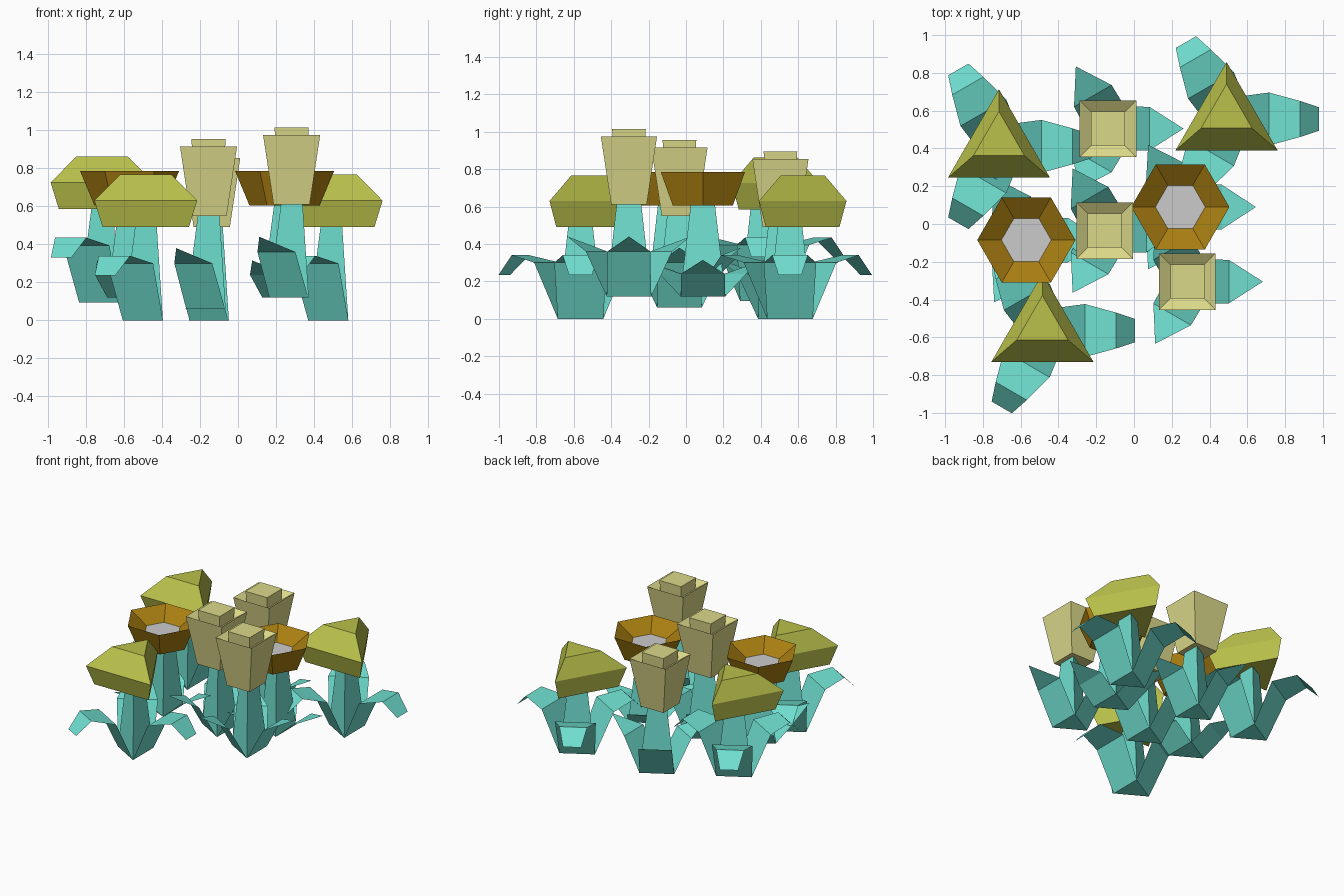
import bpy
from math import sin, cos, radians

if "Cube" in bpy.data.objects:
    bpy.data.objects.remove(bpy.data.objects["Cube"])


def material(name, rgb):
    m = bpy.data.materials.new(name)
    m.diffuse_color = (*rgb, 1)
    m.use_nodes = True
    m.node_tree.nodes["Principled BSDF"].inputs["Base Color"].default_value = m.diffuse_color
    return m


TEAL = material("teal", (0.16, 0.74, 0.63))
OLIVE = material("olive", (0.49, 0.53, 0.07))
BROWN = material("brown", (0.40, 0.21, 0.006))
CREAM = material("cream", (0.71, 0.69, 0.25))


def add_mesh(name, verts, faces, loc, mat=None):
    me = bpy.data.meshes.new(name)
    me.from_pydata(verts, [], faces)
    if mat:
        me.materials.append(mat)
    ob = bpy.data.objects.new(name, me)
    ob.location = loc
    bpy.context.collection.objects.link(ob)
    return ob


def ring(n, r, start, z, dy=0):
    return [(r * cos(radians(start + 360 * i / n)),
             r * sin(radians(start + 360 * i / n)) + dy, z) for i in range(n)]


def loft(name, rings, loc, mat=None, top=True):
    n = len(rings[0])
    verts = [p for r in rings for p in r]
    faces = [tuple(reversed(range(n)))]
    for k in range(len(rings) - 1):
        for i in range(n):
            j = (i + 1) % n
            faces.append((k*n + i, k*n + j, k*n + n + j, k*n + n + i))
    if top:
        faces.append(tuple(range(len(verts) - n, len(verts))))
    return add_mesh(name, verts, faces, loc, mat)


def leaves(name, profile, loc):
    # three folded sheets; profile rows are (reach, height, half width)
    verts, faces = [], []
    for k in range(3):
        c, s = cos(radians(120 * k)), sin(radians(120 * k))
        prev = None
        for r, z, w in profile:
            b = len(verts)
            sides = (-w, w) if w else (0,)
            verts += [(r*c - t*s, r*s + t*c, z) for t in sides]
            cur = list(range(b, len(verts)))
            if prev:
                faces.append(tuple(prev + cur[::-1]))
            prev = cur
    add_mesh(name, verts, faces, loc, TEAL)


def stem(name, loc, height):
    loft(name, [ring(3, 0.14, 60, 0), ring(3, 0.075, 60, height)], loc, TEAL)


# triangular cap flowers with long drooping leaves
LONG = [(0.07, 0, 0.122), (0.205, 0.30, 0.14), (0.37, 0.34, 0.095), (0.47, 0.235, 0.062)]
for x, y, z in [(-0.715, 0.401, 0.095), (0.49, 0.546, 0), (-0.485, -0.574, 0)]:
    foot = (x + 0.02, y + 0.01, z)
    stem("cap_stem", foot, 0.50)
    leaves("cap_leaves", LONG, foot)
    loft("triangle_cap", [ring(3, 0.262, 90, 0.49, 0.012), ring(3, 0.312, 90, 0.63),
                          ring(3, 0.156, 90, 0.767, 0.039)], (x, y, z), OLIVE)

# hexagonal bowl flowers with short pointed leaves and grey centres
SHORT = [(0.07, 0, 0.118), (0.20, 0.12, 0.118), (0.38, 0.195, 0)]
for x, y in [(-0.57, -0.085), (0.245, 0.09)]:
    foot = (x + 0.02, y, 0.12)
    stem("bowl_stem", foot, 0.49)
    leaves("bowl_leaves", SHORT, foot)
    loft("hexagon_bowl", [ring(6, 0.185, 0, 0.605), ring(6, 0.26, 0, 0.785),
                          ring(6, 0.132, 0, 0.70)], (x, y, 0), BROWN, top=False)
    add_mesh("bowl_centre", ring(6, 0.132, 0, 0.70), [tuple(range(6))], (x, y, 0))

# square cup flowers with pointed upright leaves
POINTED = [(0.07, 0, 0.118), (0.20, 0.24, 0.115), (0.38, 0.32, 0)]
Q = 2 ** 0.5
for x, y, z in [(-0.155, -0.035, 0.06), (-0.138, 0.505, 0), (0.282, -0.305, 0.12)]:
    foot = (x + 0.02, y, z)
    stem("cup_stem", foot, 0.50)
    leaves("cup_leaves", POINTED, foot)
    loft("square_cup", [ring(4, h * Q, 45, zz) for h, zz in
                        [(0.095, 0.49), (0.15, 0.855), (0.085, 0.81), (0.09, 0.895)]],
         (x, y, z), CREAM)
